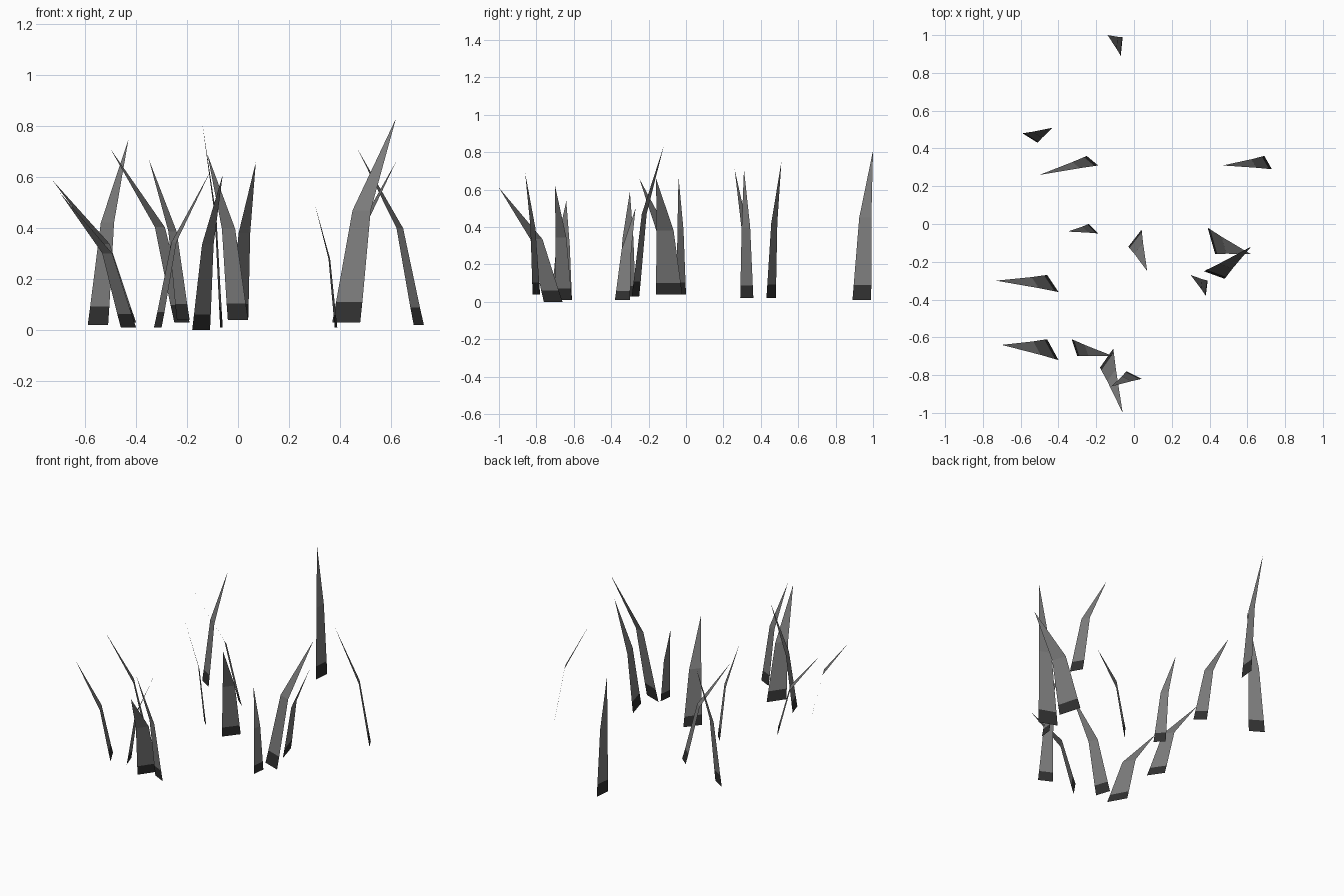
import bpy
from mathutils import Vector

cube = bpy.data.objects.get("Cube")
if cube:
    bpy.data.objects.remove(cube, do_unlink=True)


def make_material(name, grey):
    mat = bpy.data.materials.new(name)
    mat.use_nodes = True
    colour = (grey, grey, grey, 1.0)
    mat.diffuse_color = colour
    shader = mat.node_tree.nodes["Principled BSDF"]
    shader.inputs["Base Color"].default_value = colour
    shader.inputs["Roughness"].default_value = 0.9
    return mat


blade_grey = make_material("blade grey", 0.2)
root_charcoal = make_material("root charcoal", 0.03)

# Shape shared by every blade: (share of lean, share of height, share of width)
ROOT_TOP = (0.06, 0.1, 0.94)
BEND = (0.31, 0.55, 0.65)


def make_blade(name, corner_a, corner_b, tip):
    """Flat tapering blade with a dark root band and one bend, ending in a point."""
    centre = (corner_a + corner_b) / 2
    half = (corner_b - corner_a) / 2
    reach = tip - centre
    verts = [corner_a, corner_b]
    for lean, rise, width in (ROOT_TOP, BEND):
        middle = centre + Vector((reach.x * lean, reach.y * lean, reach.z * rise))
        verts += [middle - half * width, middle + half * width]
    verts.append(tip)
    faces = [(0, 1, 3, 2), (2, 3, 5, 4), (4, 5, 6)]

    # Keep the visible side on top of the lean
    normal = half.cross(reach)
    if normal.z < 0:
        faces = [face[::-1] for face in faces]

    mesh = bpy.data.meshes.new(name)
    mesh.from_pydata(verts, [], faces)
    mesh.materials.append(blade_grey)
    mesh.materials.append(root_charcoal)
    mesh.polygons[0].material_index = 1
    mesh.update()
    blade = bpy.data.objects.new(name, mesh)
    bpy.context.collection.objects.link(blade)
    return blade


# Blades in hundredths: root corner, other root corner, root height, tip
BLADES = [
    (-6, 99, -7, 89, 1, -14, 100, 81),
    (-59, 48, -51, 43, 2, -43, 51, 75),
    (-25, 36, -19, 31, 3, -50, 26, 71),
    (69, 36, 73, 29, 2, 47, 31, 71),
    (-24, 0, -19, -5, 4, -35, -4, 67),
    (4, -3, -3, -12, 4, 7, -25, 66),
    (-4, -78, 4, -82, 4, -12, -86, 69),
    (39, -2, 43, -16, 4, 62, -16, 66),
    (39, -30, 38, -38, 1, 30, -27, 50),
    (-46, -27, -40, -36, 3, -73, -30, 59),
    (37, -25, 48, -29, 3, 62, -12, 83),
    (-46, -61, -40, -72, 1, -70, -64, 54),
    (-33, -61, -30, -70, 1, -11, -70, 62),
    (-11, -66, -18, -76, 0, -6, -100, 61),
]

for number, row in enumerate(BLADES, 1):
    ax, ay, bx, by, root, tx, ty, tz = (value / 100 for value in row)
    make_blade(f"grass_blade_{number}", Vector((ax, ay, root)),
               Vector((bx, by, root)), Vector((tx, ty, tz)))
